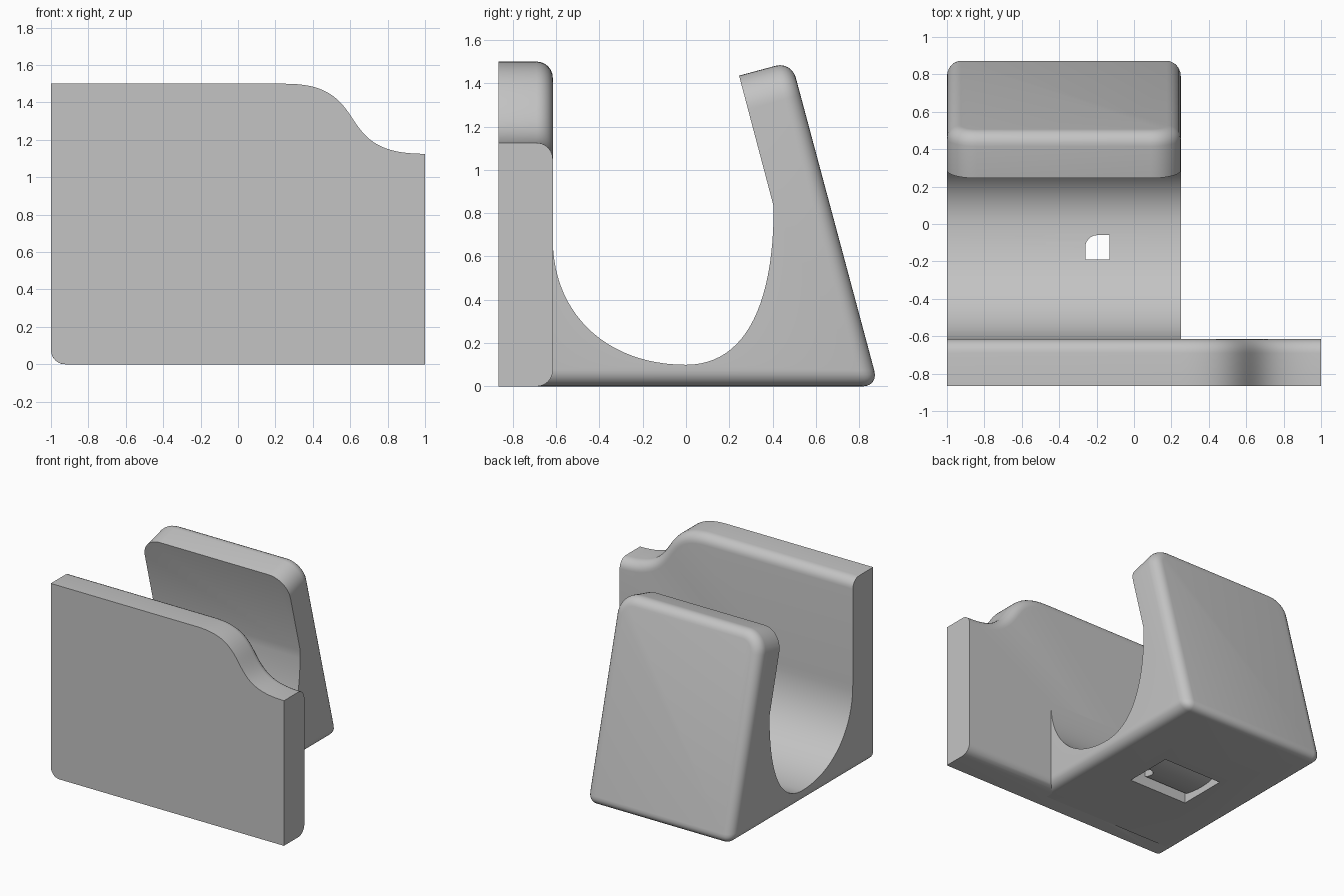
import bpy, bmesh, math
from mathutils import Vector
from mathutils.geometry import interpolate_bezier

if "Cube" in bpy.data.objects:
    bpy.data.objects.remove(bpy.data.objects["Cube"], do_unlink=True)

grey = bpy.data.materials.new("plain grey")
grey.use_nodes = True
grey.diffuse_color = (0.55, 0.55, 0.55, 1)
grey.node_tree.nodes["Principled BSDF"].inputs["Base Color"].default_value = grey.diffuse_color

FILLET = 0.075
LEFT, RIGHT = -1.0, 0.25          # width of the hook
FRONT, BACK = -0.865, -0.615      # faces of the plate


def curve(a, b, c, d, n=16):
    """Points along a Bezier segment."""
    pts = interpolate_bezier(*[Vector((*p, 0)) for p in (a, b, c, d)], n)
    return [(p.x, p.y) for p in pts]


def prism(outline, place, lo, hi):
    """Extrude an outline between two depths; place maps (u, v, depth) to x, y, z."""
    bm = bmesh.new()
    rings = [[bm.verts.new(place(u, v, d)) for u, v in outline] for d in (lo, hi)]
    n = len(outline)
    for ring in rings:
        bm.faces.new(ring)
    for i in range(n):
        j = (i + 1) % n
        bm.faces.new((rings[0][i], rings[0][j], rings[1][j], rings[1][i]))
    bmesh.ops.recalc_face_normals(bm, faces=bm.faces)
    return bm


def round_edges(bm, rule, radius, segments=6):
    edges = [e for e in bm.edges if rule(*[v.co for v in e.verts])]
    bmesh.ops.bevel(bm, geom=edges, offset=radius, offset_type='OFFSET',
                    segments=segments, profile=0.5, affect='EDGES', clamp_overlap=False)


def finish(bm, name):
    bmesh.ops.recalc_face_normals(bm, faces=bm.faces)
    mesh = bpy.data.meshes.new(name)
    bm.to_mesh(mesh)
    bm.free()
    mesh.materials.append(grey)
    ob = bpy.data.objects.new(name, mesh)
    bpy.context.collection.objects.link(ob)
    return ob


def smooth(ob):
    bpy.ops.object.select_all(action='DESELECT')
    ob.select_set(True)
    bpy.context.view_layer.objects.active = ob
    bpy.ops.object.shade_smooth_by_angle(angle=math.radians(30))


def side_place(u, v, d):
    return (d, u, v)


# Front plate with a stepped top edge
k = FILLET * 0.45
top = curve((0.25, 1.5), (0.45, 1.5), (0.53, 1.44), (0.605, 1.325))
top += curve((0.605, 1.325), (0.68, 1.21), (0.74, 1.125), (1, 1.125))[1:]
corner = curve((LEFT + FILLET, 0), (LEFT + k, 0), (LEFT, k), (LEFT, FILLET), 8)
bm = prism([(LEFT, 1.5)] + top + [(1, 0), (0, 0)] + corner,
           lambda u, v, d: (u, d, v), FRONT, BACK)


def plate_back_edge(a, b):
    if abs(a.y - BACK) > 1e-4 or abs(b.y - BACK) > 1e-4 or abs(a.x - b.x) < 1e-5:
        return False
    return min(a.z, b.z) > 1 or (max(a.z, b.z) < 1e-4 and a.x + b.x > 0.1)


round_edges(bm, plate_back_edge, FILLET)
smooth(finish(bm, "front_plate"))

# Rear hook: channel, leaning arm and base in one side profile
channel = curve((BACK, 0.68), (BACK, 0.33), (-0.36, 0.1), (0, 0.1), 24)
channel += curve((0, 0.1), (0.27, 0.1), (0.405, 0.37), (0.405, 0.83), 24)[1:]
lip, crest, heel = (0.245, 1.435), (0.487, 1.5), (0.889, 0)
bm = prism([(-0.75, 0), (-0.75, 0.68)] + channel + [lip, crest, heel],
           side_place, LEFT, RIGHT)
lean = Vector((0, crest[0] - heel[0], crest[1])).normalized()
out = Vector((0, lean.z, -lean.y))
heel_pt = Vector((0, heel[0], 0))


def arm_corner(a, b):
    return abs(a.x - b.x) < 1e-4 and min(a.z, b.z) > 1.4


def on_back(p):
    return abs((p - heel_pt).dot(out)) < 1e-3


def outer_edge(a, b):
    if on_back(a) and on_back(b):
        return True
    return max(a.z, b.z) < 1e-4 and abs(a.x - b.x) < 1e-4


round_edges(bm, arm_corner, 0.16, 10)
round_edges(bm, outer_edge, FILLET)
hook = finish(bm, "rear_hook")

# Rectangular pocket under the base, with a curved ceiling
ceiling = [(max(-0.19, min(0.19, y)), z - 0.05) for y, z in channel if abs(y) < 0.22]
pocket = finish(prism([(-0.19, -0.1)] + ceiling + [(0.19, -0.1)],
                      side_place, -0.63, -0.13), "pocket_cutter")

# Small through hole in one corner of the pocket
arc = curve((-0.26, -0.12), (-0.26, -0.09), (-0.23, -0.06), (-0.2, -0.06), 8)
hole = finish(prism([(-0.26, -0.19)] + arc + [(-0.13, -0.06), (-0.13, -0.19)],
                    lambda u, v, d: (u, v, d), -0.2, 0.4), "hole_cutter")

for cutter in (pocket, hole):
    cutter.hide_render = True
    mod = hook.modifiers.new(cutter.name, 'BOOLEAN')
    mod.operation = 'DIFFERENCE'
    mod.solver = 'EXACT'
    mod.object = cutter
graph = bpy.context.evaluated_depsgraph_get()
carved = bpy.data.meshes.new_from_object(hook.evaluated_get(graph))
hook.modifiers.clear()
hook.data = carved
for cutter in (pocket, hole):
    bpy.data.objects.remove(cutter, do_unlink=True)
smooth(hook)
